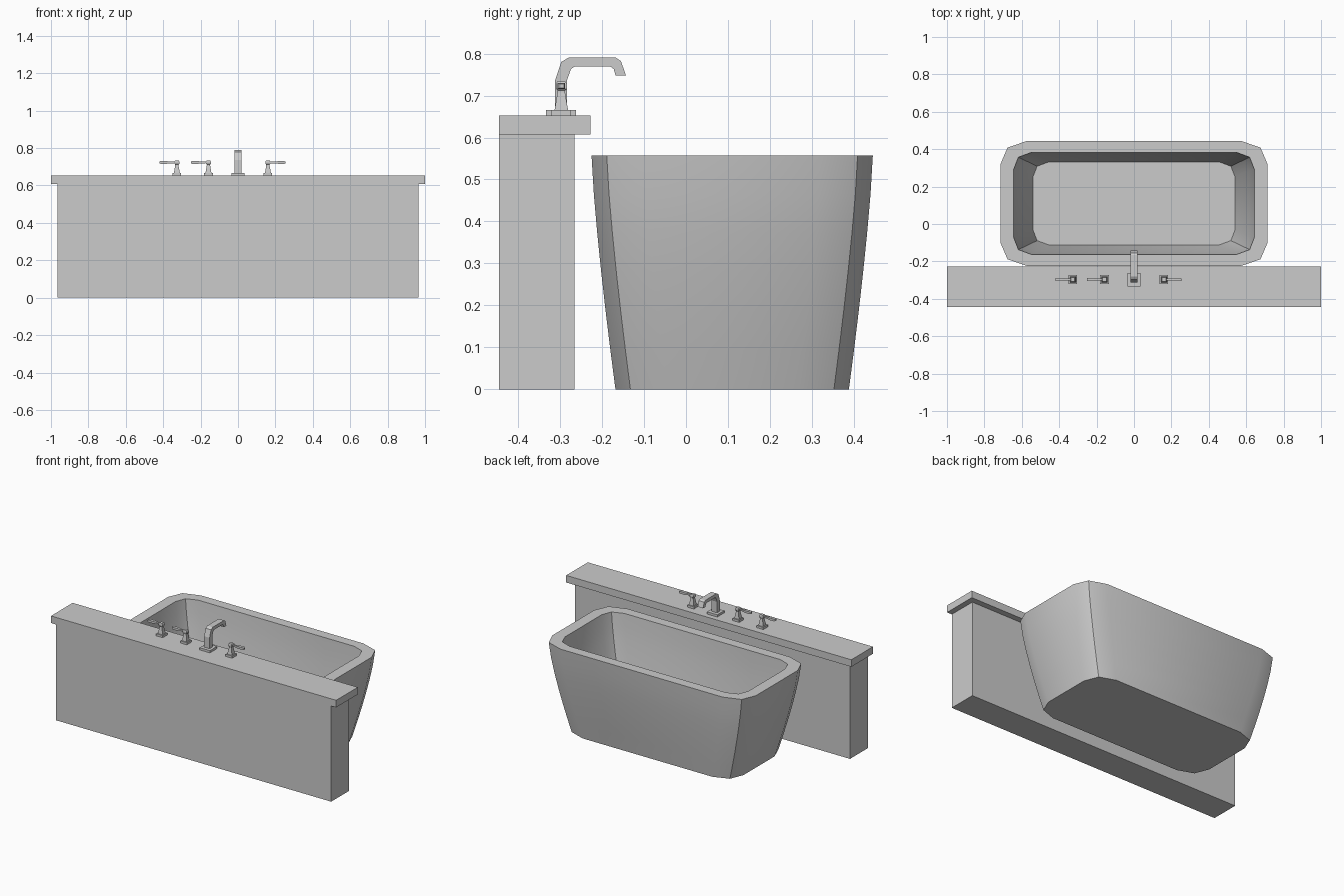
import bpy, bmesh

if "Cube" in bpy.data.objects:
    bpy.data.objects.remove(bpy.data.objects["Cube"])


def finish(name, bm, smooth=False):
    bmesh.ops.recalc_face_normals(bm, faces=bm.faces)
    me = bpy.data.meshes.new(name)
    bm.to_mesh(me)
    bm.free()
    ob = bpy.data.objects.new(name, me)
    bpy.context.collection.objects.link(ob)
    if smooth:
        bpy.ops.object.select_all(action='DESELECT')
        ob.select_set(True)
        bpy.context.view_layer.objects.active = ob
        bpy.ops.object.shade_smooth_by_angle(angle=0.6)
    return ob


def loft(bm, rings):
    """Skin a list of equal-length rings and cap both ends."""
    vs = [[bm.verts.new(p) for p in r] for r in rings]
    n = len(vs[0])
    for a, b in zip(vs, vs[1:]):
        for i in range(n):
            j = (i + 1) % n
            bm.faces.new((a[i], a[j], b[j], b[i]))
    bm.faces.new(vs[0])
    bm.faces.new(vs[-1])


def rect_z(cx, cy, hx, hy, z):
    return [(cx + sx * hx, cy + sy * hy, z)
            for sx, sy in ((-1, -1), (1, -1), (1, 1), (-1, 1))]


def box(name, x0, x1, y0, y1, z0, z1):
    bm = bmesh.new()
    c = ((x0 + x1) / 2, (y0 + y1) / 2, (x1 - x0) / 2, (y1 - y0) / 2)
    loft(bm, [rect_z(*c, z0), rect_z(*c, z1)])
    return finish(name, bm)


# Wall and its overhanging ledge
box("wall", -0.965, 0.965, -0.445, -0.265, 0, 0.607)
box("ledge", -1, 1, -0.445, -0.228, 0.607, 0.652)


# Tub: rings with faceted corners, outside up, over the rim, inside down
def tub_ring(hx, hy, cx, cy, z):
    q = [(hx, hy - cy), (hx - cx * 0.26, hy - cy * 0.29), (hx - cx, hy)]
    pts = q + [(-x, y) for x, y in reversed(q)]
    pts += [(-x, -y) for x, y in pts]
    return [(x, y + 0.11, z) for x, y in pts]


def mix(a, b, t):
    return [p + (q - p) * t for p, q in zip(a, b)]


def wall_rings(low, high, z0, z1, steps=6):
    out = []
    for i in range(steps + 1):
        t = i / steps
        out.append(tub_ring(*mix(low, high, 1 - (1 - t) ** 1.3), z0 + (z1 - z0) * t))
    return out


outer = wall_rings((0.59, 0.278, 0.135, 0.123), (0.714, 0.335, 0.145, 0.125), 0, 0.557)
inner = wall_rings((0.54, 0.222, 0.085, 0.08), (0.643, 0.273, 0.095, 0.09), 0.06, 0.557)
bm = bmesh.new()
loft(bm, outer + inner[::-1])
finish("bathtub", bm, True)

# Spout: base plate and bent flat bar
box("spout_base", -0.036, 0.036, -0.333, -0.262, 0.652, 0.666)
side = [(-0.312, 0.666), (-0.312, 0.735), (-0.297, 0.78), (-0.28, 0.79), (-0.167, 0.79),
        (-0.155, 0.782), (-0.143, 0.748), (-0.168, 0.748), (-0.172, 0.763), (-0.18, 0.769),
        (-0.265, 0.769), (-0.274, 0.763), (-0.284, 0.735), (-0.284, 0.666)]
bm = bmesh.new()
loft(bm, [[(x, y, z) for y, z in side] for x in (-0.019, 0.019)])
finish("spout", bm)

# Handles: base plate, tapered stem with head, lever pointing outward
FY = -0.297
for i, (hx, d) in enumerate(((-0.327, -1), (-0.158, -1), (0.16, 1))):
    box(f"handle_base_{i}", hx - 0.023, hx + 0.023, FY - 0.023, FY + 0.023, 0.652, 0.666)
    bm = bmesh.new()
    loft(bm, [rect_z(hx, FY, h, h, z) for h, z in
              ((0.016, 0.666), (0.009, 0.707), (0.009, 0.712), (0.013, 0.716),
               (0.013, 0.728), (0.010, 0.733))])
    finish(f"handle_stem_{i}", bm)
    bm = bmesh.new()
    loft(bm, [[(hx + d * x, FY + sy * w, 0.723 + sz * h)
               for sy, sz in ((-1, -1), (1, -1), (1, 1), (-1, 1))]
              for x, w, h in ((0.010, 0.005, 0.004), (0.035, 0.006, 0.005),
                              (0.055, 0.009, 0.007), (0.088, 0.009, 0.007),
                              (0.094, 0.006, 0.005))])
    finish(f"handle_lever_{i}", bm)
